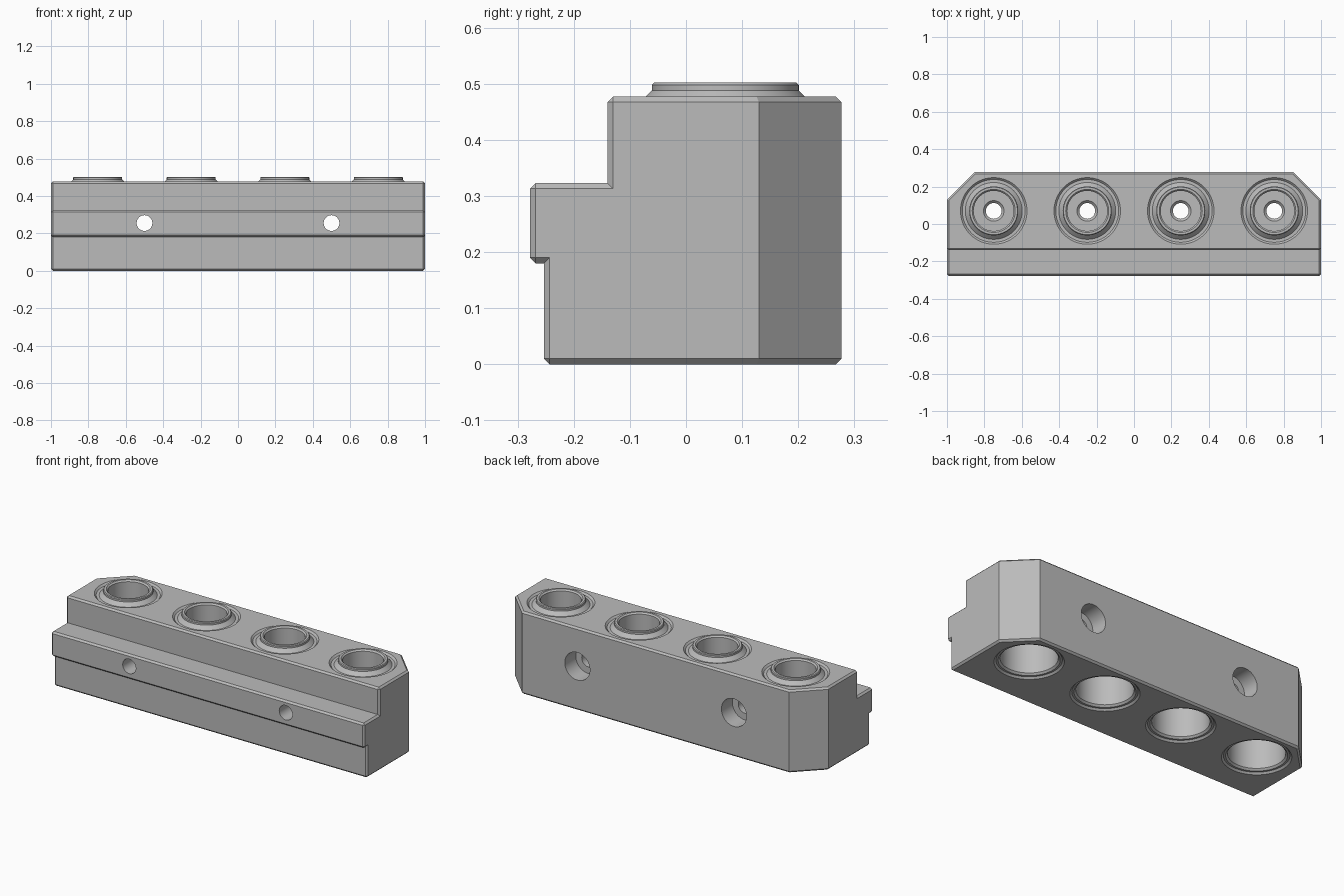
import bpy, bmesh
from math import radians, pi
from mathutils import Matrix, Vector

cube = bpy.data.objects.get("Cube")
if cube:
    bpy.data.objects.remove(cube, do_unlink=True)

grey = bpy.data.materials.new("light grey")
grey.use_nodes = True
COLOUR = (0.5, 0.5, 0.5, 1)
grey.diffuse_color = COLOUR
grey.node_tree.nodes["Principled BSDF"].inputs["Base Color"].default_value = COLOUR

BORE_Y = 0.07
BORE_X = (-0.75, -0.25, 0.25, 0.75)
SCREW_X = (-0.5, 0.5)
SCREW_Z = 0.255
RING = 0.178
TOP = 0.477
CH = 0.01


def finish(bm, name):
    bmesh.ops.recalc_face_normals(bm, faces=bm.faces)
    mesh = bpy.data.meshes.new(name)
    bm.to_mesh(mesh)
    bm.free()
    mesh.materials.append(grey)
    obj = bpy.data.objects.new(name, mesh)
    bpy.context.collection.objects.link(obj)
    return obj


def activate(obj):
    bpy.ops.object.select_all(action='DESELECT')
    obj.select_set(True)
    bpy.context.view_layer.objects.active = obj


def smooth(obj):
    activate(obj)
    bpy.ops.object.shade_smooth_by_angle(angle=radians(25))


def lathe(profile, name, steps=64, closed=False):
    """Spin (radius, height) points about the z axis."""
    bm = bmesh.new()
    verts = [bm.verts.new((r, 0, z)) for r, z in profile]
    pairs = list(zip(verts, verts[1:]))
    if closed:
        pairs.append((verts[-1], verts[0]))
    edges = [bm.edges.new(p) for p in pairs]
    bmesh.ops.spin(bm, geom=verts + edges, axis=(0, 0, 1), cent=(0, 0, 0),
                   angle=2 * pi, steps=steps)
    bmesh.ops.remove_doubles(bm, verts=bm.verts, dist=1e-5)
    return finish(bm, name)


def cut(target, cutter):
    cutter.hide_render = True
    activate(target)
    mod = target.modifiers.new("cut", 'BOOLEAN')
    mod.operation = 'DIFFERENCE'
    mod.solver = 'EXACT'
    mod.object = cutter
    bpy.ops.object.modifier_apply(modifier=mod.name)
    bpy.data.objects.remove(cutter, do_unlink=True)


# Stepped block with a rail along the front
outline = [(-0.253, 0), (0.277, 0), (0.277, TOP), (-0.14, TOP),
           (-0.14, 0.323), (-0.278, 0.323), (-0.278, 0.18), (-0.253, 0.18)]
bm = bmesh.new()
face = bm.faces.new([bm.verts.new((-1, y, z)) for y, z in outline])
ext = bmesh.ops.extrude_face_region(bm, geom=[face])
bmesh.ops.translate(bm, vec=(2, 0, 0),
                    verts=[v for v in ext["geom"] if isinstance(v, bmesh.types.BMVert)])
bmesh.ops.recalc_face_normals(bm, faces=bm.faces)

# Large slanted back corners
for side in (-1, 1):
    res = bmesh.ops.bisect_plane(bm, geom=bm.verts[:] + bm.edges[:] + bm.faces[:],
                                 plane_co=(side, 0.13, 0),
                                 plane_no=Vector((side, 1, 0)).normalized(),
                                 clear_outer=True)
    bmesh.ops.holes_fill(bm, edges=[e for e in res["geom_cut"]
                                    if isinstance(e, bmesh.types.BMEdge)])
bmesh.ops.recalc_face_normals(bm, faces=bm.faces)

# Fine chamfer on every square outer edge
sharp = [e for e in bm.edges if e.calc_face_angle_signed(0) > radians(60)]
bmesh.ops.bevel(bm, geom=sharp, offset=CH, offset_type='OFFSET', segments=1,
                profile=0.5, affect='EDGES')
body = finish(bm, "block")

# Openings for the sockets
for x in BORE_X:
    cutter = lathe([(0, -0.1), (RING, -0.1), (RING, 0.6), (0, 0.6)], "bore_cutter")
    cutter.data.transform(Matrix.Translation((x, BORE_Y, 0)))
    cut(body, cutter)

# Screw holes, counterbored from the back
for x in SCREW_X:
    cutter = lathe([(0, -0.5), (0.042, -0.5), (0.042, 0.177), (0.08, 0.177),
                    (0.08, 0.4), (0, 0.4)], "screw_cutter", 48)
    cutter.data.transform(Matrix.Translation((x, 0, SCREW_Z)) @
                          Matrix.Rotation(radians(-90), 4, 'X'))
    cut(body, cutter)
smooth(body)

# Sockets: grooved collar, cup with a drain hole, open bore below
socket = [(RING, TOP), (RING - CH, TOP - CH), (0.152, TOP - CH),
          (0.131, 0.488), (0.131, 0.498), (0.127, 0.502), (0.115, 0.502),
          (0.107, 0.494), (0.107, 0.31), (0.055, 0.31), (0.042, 0.297),
          (0.042, 0.27), (0.147, 0.27), (0.147, 0.02), (0.157, CH),
          (RING - CH, CH), (RING, 0)]
for i, x in enumerate(BORE_X):
    part = lathe(socket, f"socket_{i + 1}", closed=True)
    part.location = (x, BORE_Y, 0)
    smooth(part)
